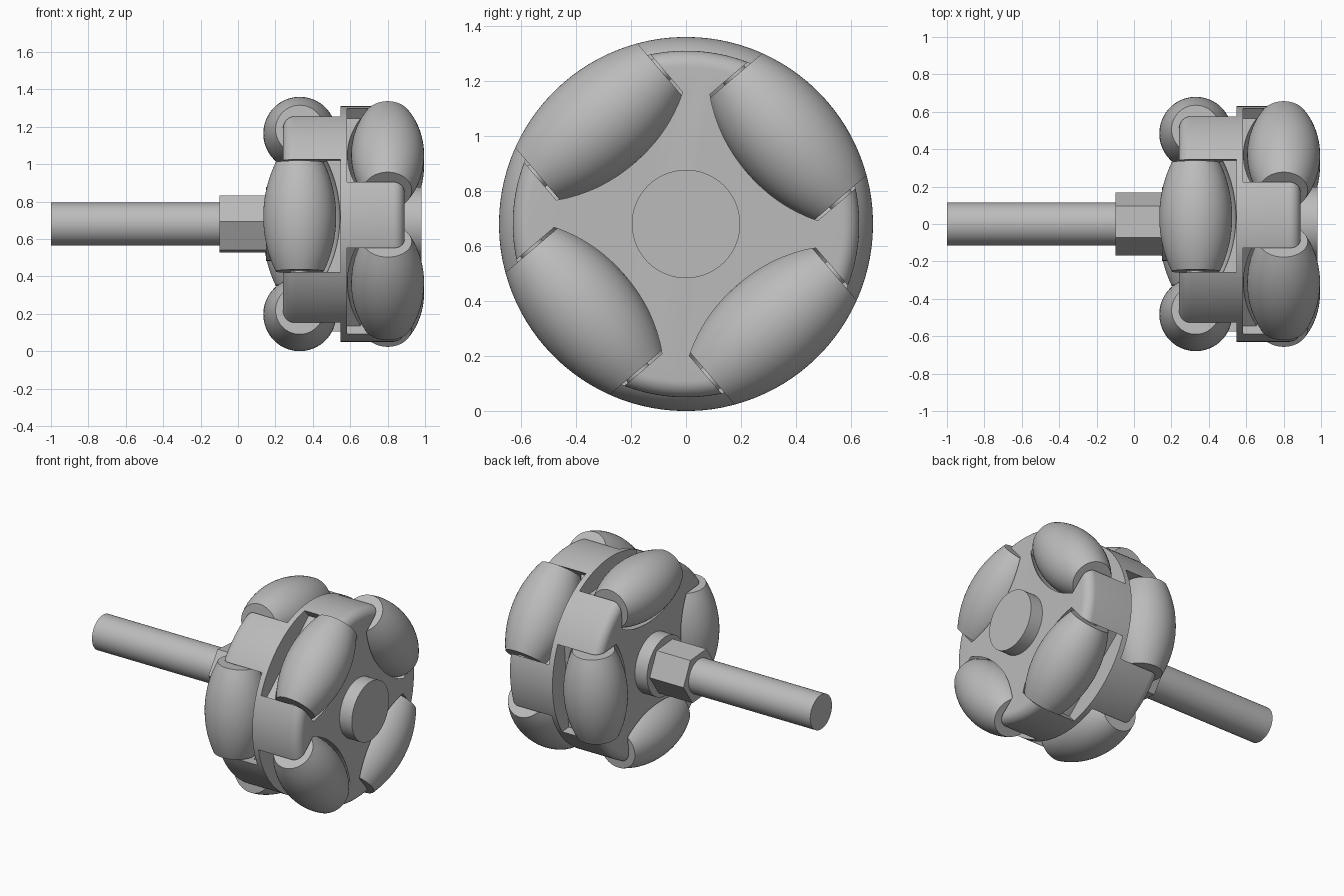
import bpy, bmesh
from math import pi, sin, cos, sqrt, radians
from mathutils import Matrix, Vector

if "Cube" in bpy.data.objects:
    bpy.data.objects.remove(bpy.data.objects["Cube"])

CENTRE_Z = 0.68
WHEEL_R = 0.68        # outer radius over the rollers
AXLE_R = 0.485        # distance from wheel axis to roller axis
TURN = radians(-4.5)  # whole wheel is turned slightly
HALF = 0.292          # half the roller length

grey = bpy.data.materials.new("plain grey")
grey.use_nodes = True
grey.diffuse_color = (0.5, 0.5, 0.5, 1)
grey.node_tree.nodes["Principled BSDF"].inputs["Base Color"].default_value = (0.5, 0.5, 0.5, 1)


def loft(name, rings, matrix):
    """Skin a row of equal-length point rings and close both ends."""
    bm = bmesh.new()
    loops = [[bm.verts.new(p) for p in ring] for ring in rings]
    n = len(loops[0])
    for a, b in zip(loops, loops[1:]):
        for i in range(n):
            j = (i + 1) % n
            bm.faces.new((a[i], a[j], b[j], b[i]))
    bm.faces.new(loops[0])
    bm.faces.new(loops[-1])
    bmesh.ops.recalc_face_normals(bm, faces=bm.faces)
    mesh = bpy.data.meshes.new(name)
    bm.to_mesh(mesh)
    bm.free()
    mesh.materials.append(grey)
    obj = bpy.data.objects.new(name, mesh)
    obj.matrix_world = matrix
    bpy.context.collection.objects.link(obj)
    return obj


def lathe(name, profile, matrix, sides=64):
    """Turn (x, radius) points round the local x axis."""
    rings = [[Vector((x, r * cos(2 * pi * i / sides), r * sin(2 * pi * i / sides)))
              for i in range(sides)] for x, r in profile]
    return loft(name, rings, matrix)


def smooth(obj):
    bpy.ops.object.select_all(action='DESELECT')
    obj.select_set(True)
    bpy.context.view_layer.objects.active = obj
    bpy.ops.object.shade_smooth_by_angle(angle=radians(30))


def barrel_radius(t):
    return sqrt(WHEEL_R ** 2 - t ** 2) - AXLE_R


def pocket_ring(t):
    """U-shaped section: round floor under the roller, open outwards."""
    r, w = barrel_radius(t) + 0.02, 0.217
    floor = [Vector((t, r * sin(a), r * cos(a)))
             for a in (pi + pi * i / 20 for i in range(21))]
    walls = [Vector((t, y, z)) for y, z in ((0, w), (0.3, w), (0.3, -w), (0, -w))]
    return floor + walls


wheel = Matrix.Translation((0, 0, CENTRE_Z)) @ Matrix.Rotation(TURN, 4, 'X')

# Hub with rounded rims
F, HUB_R, X0, X1 = 0.06, 0.63, 0.24, 0.89
arc = [i * pi / 16 for i in range(9)]
rim_back = [(X0 + F - F * cos(a), HUB_R - F + F * sin(a)) for a in arc]
rim_front = [(X0 + X1 - x, r) for x, r in reversed(rim_back)]
hub = lathe("hub", rim_back + rim_front, wheel, 128)

# Two rows of four rollers, staggered, each in its own pocket
cutters = []
steps = [i / 8 for i in range(-8, 9)]
for row, x, start in (("back", 0.33, 0), ("front", 0.80, pi / 4)):
    for k in range(4):
        place = (wheel @ Matrix.Translation((x, 0, 0))
                 @ Matrix.Rotation(start + k * pi / 2, 4, 'X')
                 @ Matrix.Translation((0, AXLE_R, 0))
                 @ Matrix.Rotation(-pi / 2, 4, 'Y'))
        roller = lathe(f"{row}_roller_{k + 1}",
                       [(s * HALF, barrel_radius(s * HALF)) for s in steps], place)
        smooth(roller)
        smooth(lathe(f"{row}_roller_pin_{k + 1}", [(-0.33, 0.05), (0.33, 0.05)], place, 24))
        cutters.append(loft("pocket_cutter", [pocket_ring(s * 0.302) for s in steps], place))

for cutter in cutters:
    cutter.hide_render = True
    mod = hub.modifiers.new("pocket", 'BOOLEAN')
    mod.operation = 'DIFFERENCE'
    mod.solver = 'EXACT'
    mod.object = cutter
bpy.context.view_layer.update()
bpy.context.view_layer.objects.active = hub
for mod in list(hub.modifiers):
    bpy.ops.object.modifier_apply(modifier=mod.name)
for cutter in cutters:
    bpy.data.objects.remove(cutter)
smooth(hub)

# Centre boss, hexagonal coupling and shaft
smooth(lathe("centre_boss", [(0.15, 0.197), (0.98, 0.197)], wheel))
smooth(lathe("hex_coupling", [(-0.10, 0.17), (0.2, 0.17)], wheel, 6))
smooth(lathe("shaft", [(-1.0, 0.115), (0.0, 0.115)], wheel))
